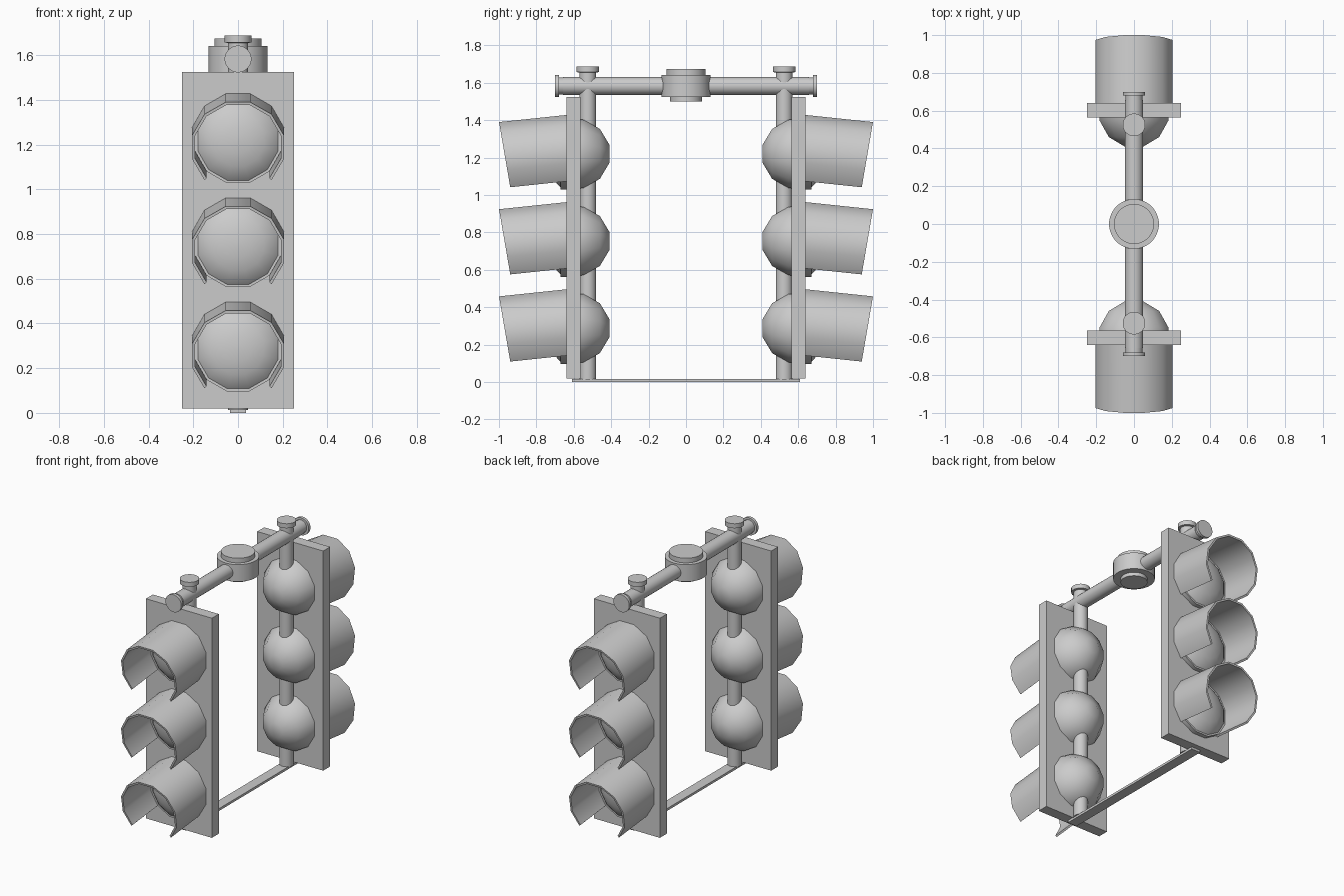
import bpy, bmesh
from math import sin, cos, radians, pi

if "Cube" in bpy.data.objects:
    bpy.data.objects.remove(bpy.data.objects["Cube"])

def finish(bm, name, mirror=False, angle=40):
    bmesh.ops.remove_doubles(bm, verts=bm.verts, dist=1e-5)
    bmesh.ops.recalc_face_normals(bm, faces=bm.faces)
    me = bpy.data.meshes.new(name)
    bm.to_mesh(me)
    bm.free()
    ob = bpy.data.objects.new(name, me)
    bpy.context.collection.objects.link(ob)
    bpy.ops.object.select_all(action='DESELECT')
    ob.select_set(True)
    bpy.context.view_layer.objects.active = ob
    if angle:
        bpy.ops.object.shade_smooth_by_angle(angle=radians(angle))
    if mirror:  # front part repeated at the back
        m = ob.modifiers.new("Mirror", 'MIRROR')
        m.use_axis = (False, True, False)
    return ob

def box(name, x, y, z, mirror=False):
    bm = bmesh.new()
    bmesh.ops.create_cube(bm, size=1)
    for v in bm.verts:
        v.co = [lo + (c + 0.5) * (hi - lo) for c, (lo, hi) in zip(v.co, (x, y, z))]
    return finish(bm, name, mirror, 0)

def lathe(name, profile, axis, y=0, z=0, n=24, mirror=False):
    """Revolve (radius, position) points about the y or z axis."""
    bm = bmesh.new()
    rings = []
    for r, t in profile:
        ring = []
        for i in range(n):
            a = 2 * pi * (i + 0.5) / n
            p = (r * cos(a), t, z + r * sin(a)) if axis == 'y' else (r * cos(a), y + r * sin(a), t)
            ring.append(bm.verts.new(p))
        rings.append(ring)
    for a, b in zip(rings, rings[1:]):
        for i in range(n):
            j = (i + 1) % n
            bm.faces.new((a[i], a[j], b[j], b[i]))
    bm.faces.new(rings[0])
    bm.faces.new(rings[-1])
    return finish(bm, name, mirror)

def visor(name, zc):
    """Twelve-sided hood, open at the bottom, tilted down and cut at a slant."""
    bm = bmesh.new()
    sections = []
    for k in range(10):
        a = radians(-45 + 30 * k)
        sec = []
        for r, end in ((0.212, 0), (0.212, 1), (0.199, 1), (0.199, 0)):
            dz = r * sin(a)
            y = 0.965 + 0.169 * dz if end else 0.635
            sec.append(bm.verts.new((r * cos(a), -y, zc + 0.003 + dz - 0.105 * (y - 0.64))))
        sections.append(sec)
    for s, t in zip(sections, sections[1:]):
        for i in range(4):
            j = (i + 1) % 4
            bm.faces.new((s[i], s[j], t[j], t[i]))
    bm.faces.new(sections[0])
    bm.faces.new(sections[-1])
    return finish(bm, name, True)

# Backing plates and bottom strap
box("backing_plate", (-0.25, 0.25), (-0.64, -0.565), (0.02, 1.525), True)
box("bottom_strap", (-0.035, 0.035), (-0.61, 0.61), (0, 0.016))

# Three lamps on each plate
for label, zc in (("top", 1.22), ("middle", 0.754), ("bottom", 0.288)):
    visor(label + "_visor", zc)
    dome = [(0.195 * sin(radians(a)), -0.598 + 0.195 * cos(radians(a))) for a in (15, 45, 75, 90)]
    lathe(label + "_lamp_housing", dome, 'y', z=zc, n=12, mirror=True)
    lens = [(0.198, -0.60), (0.198, -0.67), (0.186, -0.67), (0.165, -0.69),
            (0.12, -0.713), (0.06, -0.727), (0.01, -0.73)]
    lathe(label + "_lens", lens, 'y', z=zc, n=12, mirror=True)

# Posts with caps
lathe("post", [(0.045, 0.014), (0.045, 1.655), (0.06, 1.657), (0.06, 1.688)],
      'z', y=-0.525, mirror=True)

# Cross bar with a cap at each end
lathe("cross_bar", [(0.048, -0.657), (0.048, 0.657)], 'y', z=1.583)
lathe("bar_end_cap", [(0.045, -0.65), (0.045, -0.68), (0.06, -0.68), (0.06, -0.70)],
      'y', z=1.583, mirror=True)

# Central hanging hub
lathe("hub", [(0.085, 1.50), (0.085, 1.525), (0.132, 1.525), (0.132, 1.642),
              (0.106, 1.642), (0.106, 1.674)], 'z', n=32)
